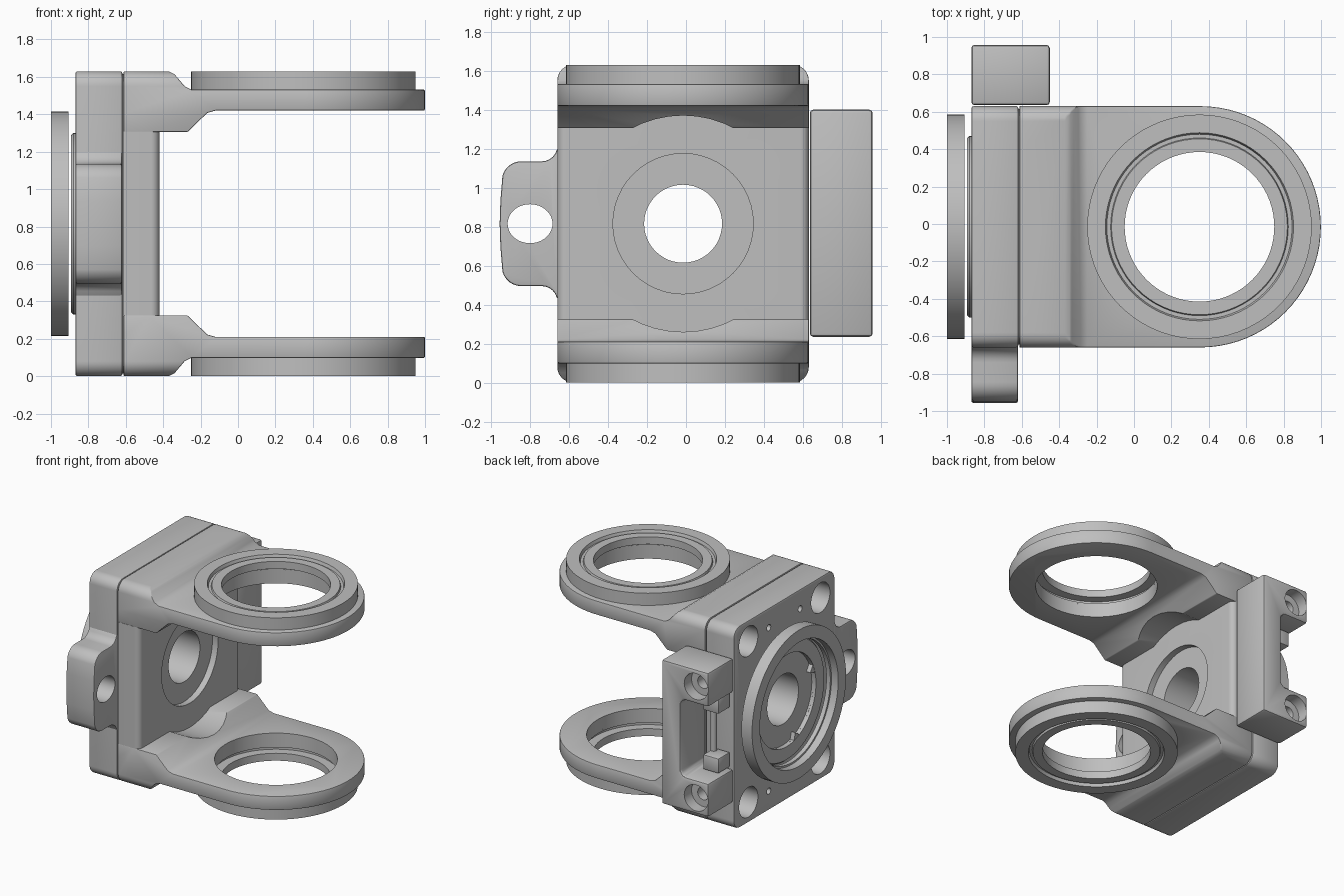
import bpy, bmesh
from math import sin, cos, pi, radians
from mathutils import Vector

if "Cube" in bpy.data.objects:
    bpy.data.objects.remove(bpy.data.objects["Cube"])

grey = bpy.data.materials.new("machined grey")
grey.use_nodes = True
grey.diffuse_color = (0.52, 0.52, 0.52, 1)
grey.node_tree.nodes["Principled BSDF"].inputs["Base Color"].default_value = (0.52, 0.52, 0.52, 1)
parts = []
W, H = 0.645, 0.815      # half width and half height of the body
CX = 0.35                # centre of the bearing rings


def place(axis, u, v, h):
    return {"x": (h, u, v), "y": (u, h, v), "z": (u, v, h)}[axis]


def finish(name, bm, keep=True):
    bmesh.ops.recalc_face_normals(bm, faces=bm.faces)
    mesh = bpy.data.meshes.new(name)
    bm.to_mesh(mesh)
    bm.free()
    mesh.materials.append(grey)
    ob = bpy.data.objects.new(name, mesh)
    bpy.context.collection.objects.link(ob)
    if keep:
        parts.append(ob)
    return ob


def prism(name, pts, axis, a, b, keep=True):
    bm = bmesh.new()
    rings = [[bm.verts.new(place(axis, u, v, h)) for u, v in pts] for h in (a, b)]
    for r in rings:
        bm.faces.new(r)
    n = len(pts)
    for i in range(n):
        j = (i + 1) % n
        bm.faces.new((rings[0][i], rings[0][j], rings[1][j], rings[1][i]))
    return finish(name, bm, keep)


def lathe(name, profile, axis, cu=0, cv=0, n=72):
    # closed (radius, height) outline turned about an axis
    bm = bmesh.new()
    rings = [[bm.verts.new(place(axis, cu + r * cos(2 * pi * i / n), cv + r * sin(2 * pi * i / n), h))
              for r, h in profile] for i in range(n)]
    m = len(profile)
    for i in range(n):
        p, q = rings[i], rings[(i + 1) % n]
        for k in range(m):
            l = (k + 1) % m
            bm.faces.new((p[k], p[l], q[l], q[k]))
    return finish(name, bm)


def arc(cu, cv, r, a, b, n=8, squash=1):
    ang = [radians(a + (b - a) * i / n) for i in range(n + 1)]
    return [(cu + r * cos(t), cv + squash * r * sin(t)) for t in ang]


def round_rect(w, h, r):
    pts = []
    for su, sv, a in ((1, 1, 0), (-1, 1, 90), (-1, -1, 180), (1, -1, 270)):
        pts += arc(su * (w - r), sv * (h - r), r, a, a + 90)
    return pts


def apply(ob, kind, **settings):
    mod = ob.modifiers.new(kind, kind)
    for key, value in settings.items():
        setattr(mod, key, value)
    bpy.context.view_layer.objects.active = ob
    bpy.ops.object.modifier_apply(modifier=mod.name)


def combine(ob, tool, operation="DIFFERENCE"):
    apply(ob, "BOOLEAN", object=tool, operation=operation, solver="EXACT")
    bpy.data.objects.remove(tool)


def drill(ob, axis, cu, cv, r, a, b, squash=1):
    circle = arc(cu, cv, r, 0, 360, 48, squash)[:-1]
    combine(ob, prism("cutter", circle, axis, a, b, False))


def soften(ob, width=0.012):
    apply(ob, "BEVEL", width=width, segments=2, limit_method="ANGLE", angle_limit=radians(30))


# Back plate with corner counterbores, small pin holes and central bore
plate = prism("back_plate", round_rect(W, H, 0.08), "x", -0.87, -0.618)
soften(plate)
for sy in (-1, 1):
    for sz in (-1, 1):
        drill(plate, "x", sy * 0.46, sz * 0.65, 0.12, -0.9, -0.68)
        drill(plate, "x", sy * 0.2, sz * 0.66, 0.025, -0.9, -0.8)
drill(plate, "x", 0, 0, 0.37, -0.9, -0.855)
drill(plate, "x", 0, 0, 0.2, -1, -0.5)

# Recessed seam between the plate and the yoke
seam = prism("seam_core", round_rect(W - 0.015, H - 0.015, 0.07), "x", -0.63, -0.6)
drill(seam, "x", 0, 0, 0.2, -1, -0.5)

# Central block, rounded down its front edges, with round recess and through bore
block_plan = [(-0.612, -W)] + arc(-0.465, -W + 0.045, 0.045, -90, 0) + arc(-0.465, W - 0.045, 0.045, 0, 90)
block = prism("center_block", block_plan + [(-0.612, W)], "z", -0.492, 0.492)
drill(block, "x", 0, 0, 0.36, -0.47, -0.3)
drill(block, "x", 0, 0, 0.2, -1, -0.3)

# Yoke arms: stepped side profile trimmed to a round-ended outline
arm = prism("yoke_arms", [(-0.612, H), (-0.37, H), (-0.34, 0.8), (-0.285, 0.735), (-0.25, 0.717),
                          (1.1, 0.717), (1.1, 0.605), (-0.12, 0.605), (-0.165, 0.592),
                          (-0.27, 0.49), (-0.612, 0.49)], "y", -0.7, 0.7)
outline = [(-0.7, -W)] + arc(CX + 0.004, 0, W, -90, 90, 40) + [(-0.7, W)]
combine(arm, prism("cutter", outline, "z", 0, 1, False), "INTERSECT")
combine(arm, prism("cutter", round_rect(W, H, 0.08), "x", -0.8, 1.2, False), "INTERSECT")
soften(arm)
drill(arm, "x", 0, 0, 0.555, -0.42, 0.1)
drill(arm, "z", CX, 0, 0.45, 0.4, 1)
apply(arm, "MIRROR", use_axis=(False, False, True), use_mirror_merge=False)

# Bearing rings on the outside of both arms
ring = lathe("bearing_rings", [(0.6, 0.705), (0.6, H), (0.503, H), (0.495, 0.79), (0.475, 0.79),
                               (0.47, 0.805), (0.4, 0.805), (0.4, 0.745),
                               (0.47, 0.745), (0.47, 0.72), (0.45, 0.72), (0.45, 0.705)], "z", CX)
apply(ring, "MIRROR", use_axis=(False, False, True), use_mirror_merge=False)

# Rear flange ring and the boss rim inside it
lathe("rear_flange", [(0.6, -1), (0.6, -0.905), (0.485, -0.905), (0.485, -0.94),
                      (0.5, -0.94), (0.5, -1)], "x")
lathe("rear_boss", [(0.485, -0.86), (0.485, -0.88), (0.475, -0.892), (0.37, -0.892), (0.37, -0.86)], "x")
# Stop lugs on the inside of the boss rim
for t in (160, 250):
    prism("stop_lug", arc(0, 0, 0.375, t - 6, t + 6, 4) + arc(0, 0, 0.32, t, t, 1)[:1],
          "x", -0.89, -0.85)

# Side ear with oval hole
half = [(-0.63, 0.4)] + arc(-0.725, 0.4, 0.08, 0, -90, 6)[1:]
half += arc(-0.83, 0.22, 0.1, 90, 165, 6) + [(-0.937, 0.12)]
ear = prism("side_ear", half + [(-0.941, 0)] + [(u, -v) for u, v in reversed(half)], "x", -0.87, -0.62)
soften(ear)
drill(ear, "x", -0.785, 0, 0.115, -1, -0.5, 0.87)

# Side bracket: a C shape with two screw blocks
bracket = prism("side_bracket", [(-0.45, -0.58), (-0.45, 0.585), (-0.87, 0.585), (-0.87, 0.31),
                                 (-0.65, 0.31), (-0.62, 0.28), (-0.62, -0.28), (-0.65, -0.31),
                                 (-0.87, -0.31), (-0.87, -0.58)], "y", 0.65, 0.973)
soften(bracket, 0.018)
for s in (-1, 1):
    drill(bracket, "y", -0.76, s * 0.45, 0.105, 0.88, 1.1)
    drill(bracket, "y", -0.76, s * 0.45, 0.05, 0.75, 1.1)

# Clips and tie bar in the bracket pocket
for s in (-1, 1):
    clip = prism("pocket_clip", [(-0.84, s * 0.18), (-0.7, s * 0.18), (-0.7, s * 0.3), (-0.84, s * 0.3)],
                 "y", 0.652, 0.8)
    soften(clip, 0.01)
prism("pocket_bar", arc(-0.72, 0.69, 0.025, 0, 360, 16)[:-1], "z", -0.22, 0.22)

# Smooth the round faces and set everything on the ground
for ob in parts:
    ob.location = Vector((0, -0.015, H))
    bpy.ops.object.select_all(action="DESELECT")
    ob.select_set(True)
    bpy.context.view_layer.objects.active = ob
    bpy.ops.object.shade_smooth_by_angle(angle=radians(30))
